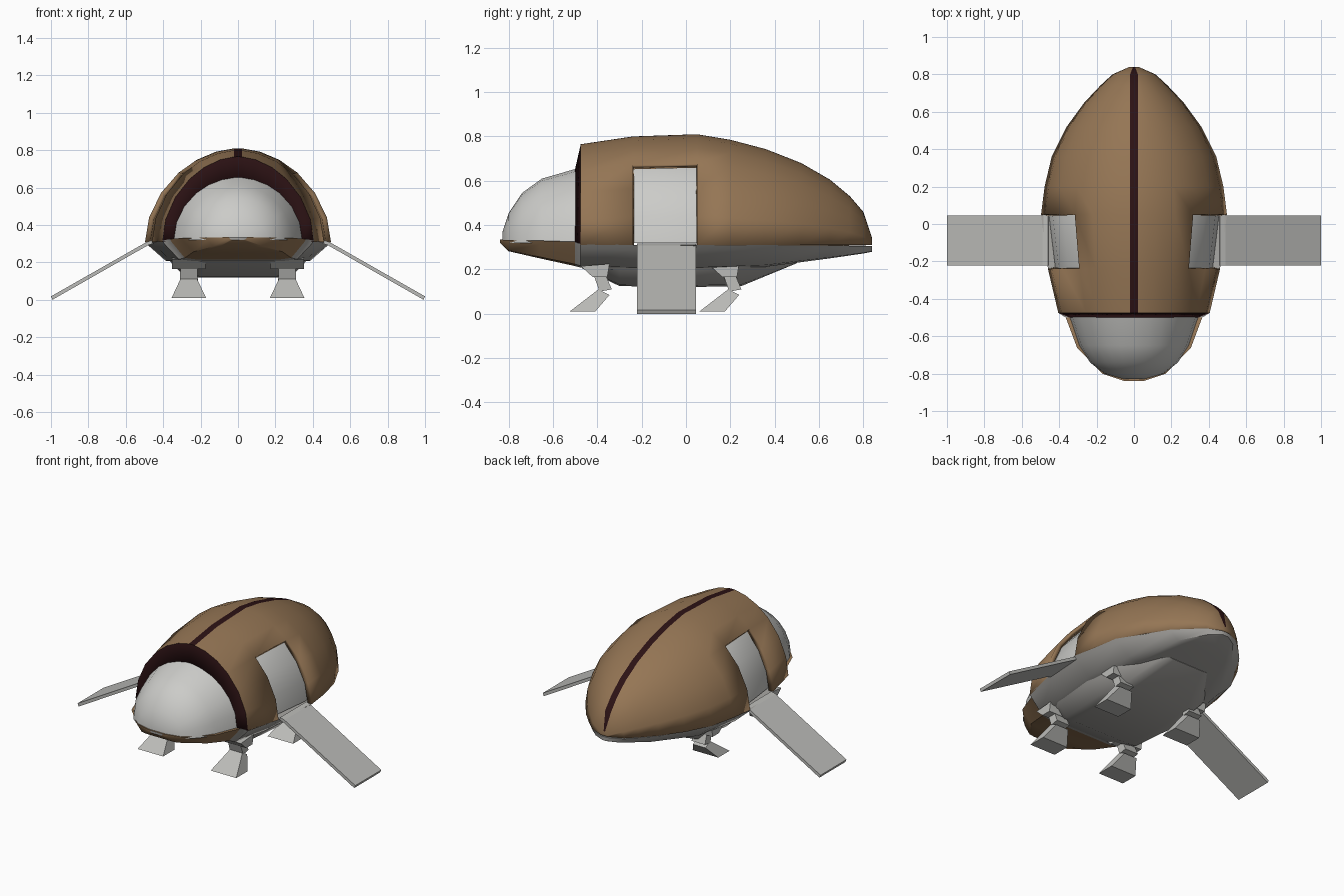
import bpy, bmesh, math

if "Cube" in bpy.data.objects:
    bpy.data.objects.remove(bpy.data.objects["Cube"])


def mat(name, r, g, b):
    m = bpy.data.materials.new(name)
    m.diffuse_color = (r, g, b, 1)
    m.use_nodes = True
    m.node_tree.nodes["Principled BSDF"].inputs["Base Color"].default_value = m.diffuse_color
    return m


BROWN = mat("shell_brown", 0.30, 0.18, 0.09)
MAROON = mat("dark_maroon", 0.025, 0.006, 0.007)
PALE = mat("canopy_pale_grey", 0.60, 0.60, 0.58)
GREY = mat("leg_grey", 0.50, 0.50, 0.48)
HULL = mat("hull_grey", 0.40, 0.39, 0.37)


def loft(name, rings, mats, closed=False, caps=(False, False), rule=None, skip=None,
         smooth=None, solid=0):
    """Skin consecutive rings of points; rule picks a material, skip leaves holes."""
    bm = bmesh.new()
    vs = [[bm.verts.new(p) for p in r] for r in rings]
    n = len(rings[0])
    for i in range(len(rings) - 1):
        for j in range(n if closed else n - 1):
            if skip and skip(i, j):
                continue
            k = (j + 1) % n
            f = bm.faces.new((vs[i][j], vs[i + 1][j], vs[i + 1][k], vs[i][k]))
            f.material_index = rule(i, j) if rule else 0
    if caps[0]:
        bm.faces.new(vs[0])
    if caps[1]:
        bm.faces.new(vs[-1][::-1])
    if closed:
        bmesh.ops.recalc_face_normals(bm, faces=bm.faces[:])
    me = bpy.data.meshes.new(name)
    bm.to_mesh(me)
    bm.free()
    ob = bpy.data.objects.new(name, me)
    bpy.context.collection.objects.link(ob)
    for m in mats:
        me.materials.append(m)
    if smooth:
        bpy.ops.object.select_all(action='DESELECT')
        ob.select_set(True)
        bpy.context.view_layer.objects.active = ob
        bpy.ops.object.shade_smooth_by_angle(angle=math.radians(smooth))
    if solid:
        s = ob.modifiers.new("thickness", 'SOLIDIFY')
        s.thickness = solid
        s.offset = -1
    return ob


def arch(y, w, top, base, n, stripe=None):
    """Rounded arch from +x over the top to -x."""
    half = []
    for a in (0, 16.5, 33, 49, 62, 75):
        t = math.radians(a)
        half.append((w * math.cos(t) ** (2 / n), base + (top - base) * math.sin(t) ** (2 / n)))
    if stripe:
        x = min(stripe, w * 0.2)
        half.append((x, base + (top - base) * (1 - (x / w) ** n) ** (1 / n)))
    pts = half + [(0, top)] + [(-x, z) for x, z in half[::-1]]
    return [(x, y, z) for x, z in pts]


# Outer shell: (y, half width, top height); first step is the front rim face
shell = [(-.50, .345, .655), (-.475, .405, .765), (-.24, .46, .80), (.05, .497, .81),
         (.20, .478, .785), (.36, .44, .743), (.52, .36, .68), (.65, .265, .605),
         (.74, .18, .53), (.80, .115, .46), (.84, .025, .34)]
loft("outer_shell", [arch(y, w, t, .31, 1.87, .021) for y, w, t in shell], [BROWN, MAROON],
     caps=(False, True), rule=lambda i, j: 1 if i == 0 or j in (6, 7) else 0,
     skip=lambda i, j: i == 2 and (j < 3 or j > 10), smooth=42, solid=.028)

# Pale inner body: front canopy continuing inside behind the doorways
body = [(-.828, .06, .37), (-.80, .16, .455), (-.74, .235, .545), (-.65, .293, .61),
        (-.50, .343, .653), (-.40, .375, .70), (-.24, .42, .755), (.05, .455, .765),
        (.30, .40, .70)]
loft("canopy_body", [arch(y, w, t, .32, 1.95) for y, w, t in body], [PALE],
     caps=(True, True), smooth=50)

# Lower hull: (y, half width, rim height, bottom height), brown chin at the front
hull = [(-.84, .05, .335, .32), (-.80, .17, .332, .282), (-.66, .305, .33, .25),
        (-.50, .365, .325, .215), (-.475, .405, .315, .208), (-.24, .46, .31, .20),
        (.05, .497, .31, .20), (.36, .44, .31, .212), (.65, .265, .308, .25),
        (.80, .115, .306, .272), (.84, .025, .305, .28)]


def keel(y, w, rim, low):
    half = [(1, 0), (.96, .2), (.78, .92), (.6, 1)]
    pts = [(-a, d) for a, d in half] + [(a, d) for a, d in half[::-1]]
    return [(a * w, y, rim + (low - rim) * d) for a, d in pts]


loft("lower_hull", [keel(*s) for s in hull], [HULL, BROWN], closed=True, caps=(True, True),
     rule=lambda i, j: 1 if i < 3 else 0, smooth=40)

# Belly bulge between the legs
belly = [(-.47, .25, .215, .205), (-.30, .34, .215, .125), (.0, .37, .215, .12),
         (.25, .33, .215, .125), (.50, .18, .245, .228)]
loft("belly", [keel(*s) for s in belly], [HULL], closed=True, caps=(True, True), smooth=40)


def quad(x, dy, y0, z0, y1, z1, h):
    return [(x - h, y0 + dy, z0), (x + h, y0 + dy, z0), (x + h, y1 + dy, z1), (x - h, y1 + dy, z1)]


# Four legs, each a hip block, shin and splayed foot
parts = {"hip": ((-.475, .215, -.345, .225, .09), (-.42, .165, -.355, .165, .09)),
         "shin": ((-.415, .17, -.36, .17, .045), (-.39, .10, -.335, .11, .048)),
         "foot": ((-.395, .11, -.345, .085, .045), (-.525, .01, -.41, .01, .092))}
for row, dy in (("front", 0), ("rear", .585)):
    for side, x in (("left", -.263), ("right", .263)):
        for part, (a, b) in parts.items():
            loft(f"{row}_{side}_{part}", [quad(x, dy, *a), quad(x, dy, *b)], [GREY],
                 closed=True, caps=(True, True))

# Boarding ramps lowered from the doorways
for side, s in (("left", -1), ("right", 1)):
    prof = [(.46, .318), (.49, .308), (1.0, .018), (.992, .0), (.48, .292), (.455, .30)]
    loft(f"{side}_ramp", [[(s * x, y, z) for x, z in prof] for y in (-.222, .045)], [GREY],
         closed=True, caps=(True, True))
